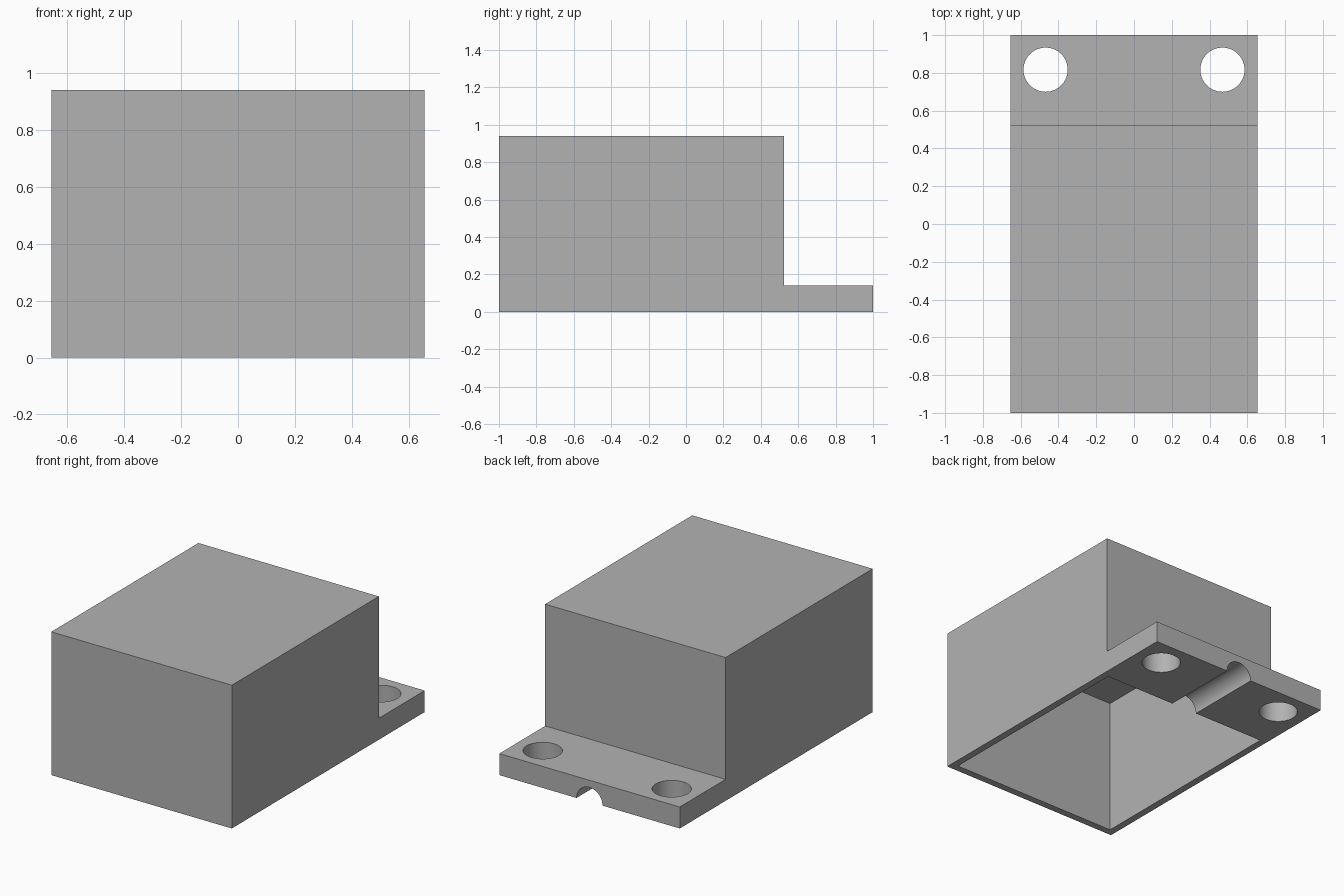
import bpy
import bmesh
import math
from mathutils import Matrix

cube = bpy.data.objects.get("Cube")
if cube:
    bpy.data.objects.remove(cube, do_unlink=True)

# Main dimensions
HALF_W, HEIGHT, WALL = 0.655, 0.94, 0.047
BODY_BACK, TAB_H = 0.525, 0.141
HOLE_X, HOLE_Y, HOLE_R, GROOVE_R = 0.468, 0.817, 0.117, 0.094

grey = bpy.data.materials.new("plain grey")
grey.use_nodes = True
colour = (0.448, 0.448, 0.448, 1)
grey.diffuse_color = colour
grey.node_tree.nodes["Principled BSDF"].inputs["Base Color"].default_value = colour


def make_object(name, bm):
    bmesh.ops.recalc_face_normals(bm, faces=bm.faces)
    mesh = bpy.data.meshes.new(name)
    bm.to_mesh(mesh)
    bm.free()
    mesh.materials.append(grey)
    obj = bpy.data.objects.new(name, mesh)
    bpy.context.collection.objects.link(obj)
    return obj


def box(name, low, high):
    bm = bmesh.new()
    bmesh.ops.create_cube(bm, size=1)
    for v in bm.verts:
        v.co = [h if c > 0 else l for c, l, h in zip(v.co, low, high)]
    return make_object(name, bm)


def cylinder(name, radius, depth, centre, tilt=0):
    bm = bmesh.new()
    place = Matrix.Translation(centre) @ Matrix.Rotation(tilt, 4, "X")
    bmesh.ops.create_cone(bm, cap_ends=True, segments=64, radius1=radius,
                          radius2=radius, depth=depth, matrix=place)
    return make_object(name, bm)


# Box with rear mounting tab, extruded from its side profile
bm = bmesh.new()
profile = [(-1, 0), (1, 0), (1, TAB_H), (BODY_BACK, TAB_H),
           (BODY_BACK, HEIGHT), (-1, HEIGHT)]
side = bm.faces.new([bm.verts.new((-HALF_W, y, z)) for y, z in profile])
extruded = bmesh.ops.extrude_face_region(bm, geom=[side])["geom"]
bmesh.ops.translate(bm, vec=(2 * HALF_W, 0, 0),
                    verts=[g for g in extruded if isinstance(g, bmesh.types.BMVert)])
cover = make_object("box_cover", bm)

# Hollow underside, two screw holes, and a half-round cable groove
inner_x, inner_back = HALF_W - WALL, BODY_BACK - WALL
cutters = [
    box("cavity_cutter", (-inner_x, WALL - 1, -0.2),
        (inner_x, inner_back, HEIGHT - WALL)),
    cylinder("groove_cutter", GROOVE_R, 1, (0, 0.7, 0), math.pi / 2),
]
for sign in (-1, 1):
    cutters.append(cylinder("hole_cutter", HOLE_R, 1, (sign * HOLE_X, HOLE_Y, 0)))

bpy.ops.object.select_all(action="DESELECT")
cover.select_set(True)
bpy.context.view_layer.objects.active = cover
for cutter in cutters:
    cutter.hide_render = True
    cut = cover.modifiers.new(cutter.name, "BOOLEAN")
    cut.operation, cut.solver, cut.object = "DIFFERENCE", "EXACT", cutter
    bpy.ops.object.modifier_apply(modifier=cut.name)
    bpy.data.objects.remove(cutter, do_unlink=True)

bpy.ops.object.shade_smooth_by_angle(angle=math.radians(30))
